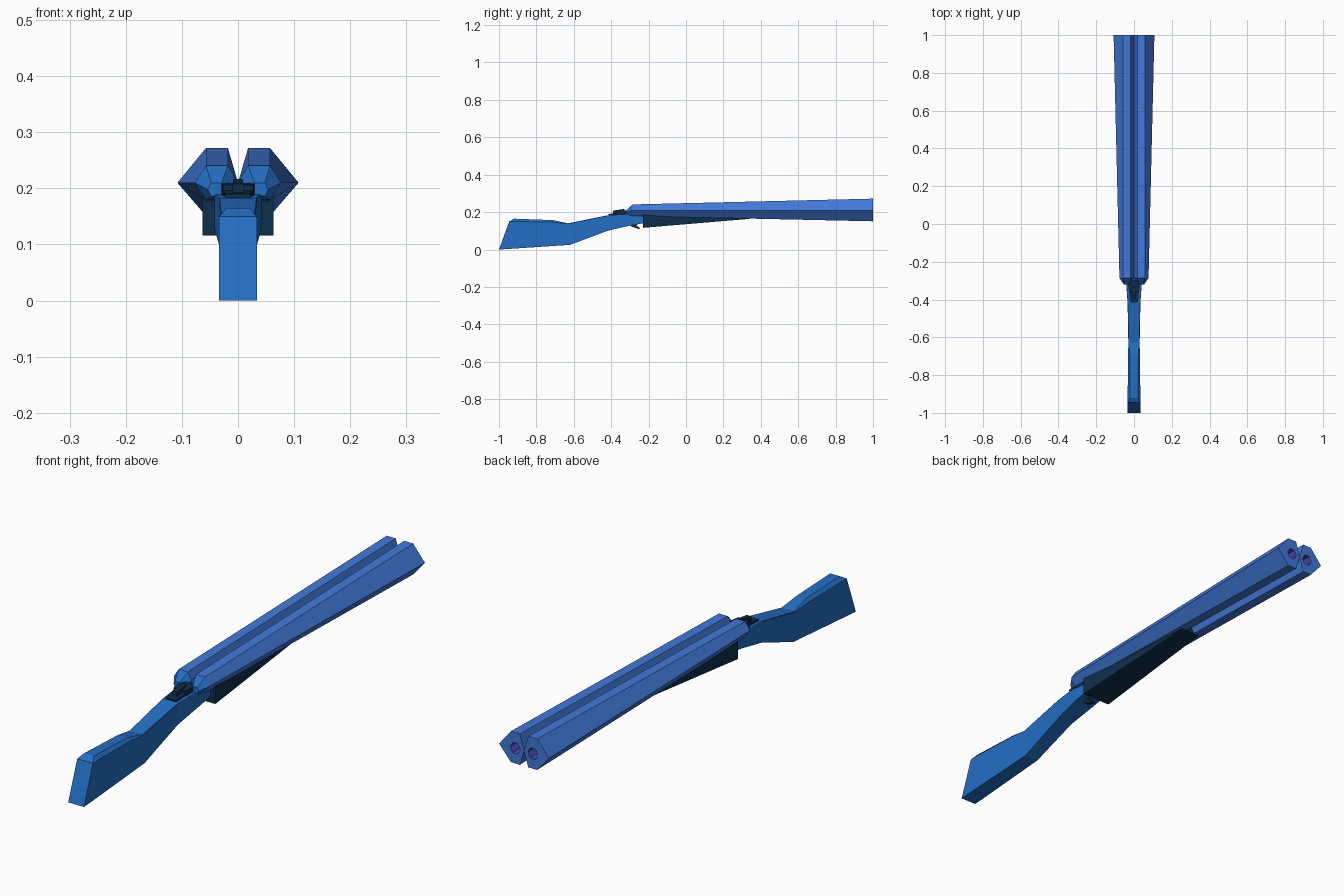
import bpy, bmesh

if "Cube" in bpy.data.objects:
    bpy.data.objects.remove(bpy.data.objects["Cube"])

def srgb(c):
    c /= 255
    return c / 12.92 if c <= 0.04045 else ((c + 0.055) / 1.055) ** 2.4

def material(name, r, g, b):
    m = bpy.data.materials.new(name)
    m.diffuse_color = (srgb(r), srgb(g), srgb(b), 1)
    m.use_nodes = True
    m.node_tree.nodes["Principled BSDF"].inputs["Base Color"].default_value = m.diffuse_color
    return m

BARREL = material("barrel blue", 66, 121, 216)
STOCK = material("stock blue", 36, 110, 196)
DARK = material("dark navy", 14, 46, 75)
BORE = material("bore purple", 84, 76, 186)

def loft(name, rings, mats, bands=None):
    """Skin a list of equal-length rings; bands gives a material index per span."""
    bm = bmesh.new()
    loops = [[bm.verts.new(p) for p in ring] for ring in rings]
    bands = bands or [0] * (len(rings) - 1)
    n = len(rings[0])
    for a, b, m in zip(loops, loops[1:], bands):
        for i in range(n):
            j = (i + 1) % n
            bm.faces.new((a[i], a[j], b[j], b[i])).material_index = m
    bm.faces.new(loops[0][::-1]).material_index = bands[0]
    bm.faces.new(loops[-1]).material_index = bands[-1]
    bmesh.ops.recalc_face_normals(bm, faces=bm.faces)
    mesh = bpy.data.meshes.new(name)
    bm.to_mesh(mesh)
    bm.free()
    for m in mats:
        mesh.materials.append(m)
    ob = bpy.data.objects.new(name, mesh)
    bpy.context.collection.objects.link(ob)
    return ob

def hexagon(s, y, outer, f1, f0, inner, zc, zt, zb):
    """Flat-topped hexagon on side s: outer/inner points, flats from f0 to f1."""
    return [(s * outer, y, zc), (s * f1, y, zt), (s * f0, y, zt),
            (s * inner, y, zc), (s * f0, y, zb), (s * f1, y, zb)]

def block(name, y0, y1, w0, w1, z0, z1, mat):
    """Tapered box; z0 and z1 are (bottom, top) at each end."""
    ring = lambda y, w, z: [(-w, y, z[0]), (w, y, z[0]), (w, y, z[1]), (-w, y, z[1])]
    return loft(name, [ring(y0, w0, z0), ring(y1, w1, z1)], [mat])

# Twin barrels: rounded breech, flared tube, sunken bore
for s, side in ((-1, "left"), (1, "right")):
    loft(side + "_barrel", [
        hexagon(s, -0.32, 0.054, 0.048, 0.029, 0.023, 0.198, 0.21, 0.186),
        hexagon(s, -0.285, 0.077, 0.057, 0.018, 0.0, 0.21, 0.241, 0.179),
        hexagon(s, 1.0, 0.108, 0.057, 0.018, 0.0, 0.21, 0.272, 0.151),
        hexagon(s, 1.0, 0.06, 0.049, 0.027, 0.016, 0.21, 0.23, 0.19),
        hexagon(s, 0.94, 0.06, 0.049, 0.027, 0.016, 0.21, 0.23, 0.19),
    ], [BARREL, STOCK, BORE], [1, 0, 0, 2])

# Stock: bottom y, top y, bottom z, shoulder z, top z, half width, ridge half width
stations = [
    (-1.00, -0.945, 0.000, 0.148, 0.150, 0.034, 0.033),
    (-0.95, -0.920, 0.003, 0.150, 0.165, 0.034, 0.021),
    (-0.71, -0.710, 0.019, 0.146, 0.157, 0.031, 0.020),
    (-0.62, -0.630, 0.025, 0.138, 0.140, 0.030, 0.028),
    (-0.42, -0.420, 0.100, 0.181, 0.183, 0.034, 0.033),
    (-0.30, -0.300, 0.128, 0.188, 0.190, 0.042, 0.041),
    (-0.20, -0.200, 0.145, 0.184, 0.186, 0.042, 0.041),
]
loft("stock", [
    [(-w, yb, zb), (w, yb, zb), (w, yt, zs), (r, yt, zt), (-r, yt, zt), (-w, yt, zs)]
    for yb, yt, zb, zs, zt, w, r in stations], [STOCK])

# Fore-end tapering forward under the barrels
block("fore_end", -0.23, 0.34, 0.063, 0.042, (0.116, 0.19), (0.164, 0.185), DARK)

# Top latch: base plate, cross bar and thumb lever
block("latch_plate", -0.415, -0.31, 0.022, 0.027, (0.175, 0.19), (0.18, 0.202), DARK)
block("latch_bar", -0.36, -0.30, 0.027, 0.03, (0.185, 0.206), (0.185, 0.21), DARK)
block("thumb_lever", -0.39, -0.33, 0.010, 0.008, (0.185, 0.208), (0.185, 0.217), DARK)

# Trigger hooking forward below the receiver
trigger = [(-0.305, 0.135), (-0.29, 0.122), (-0.25, 0.109), (-0.245, 0.114),
           (-0.265, 0.128), (-0.26, 0.14)]
loft("trigger", [[(x, y, z) for y, z in trigger] for x in (-0.01, 0.01)], [DARK])
